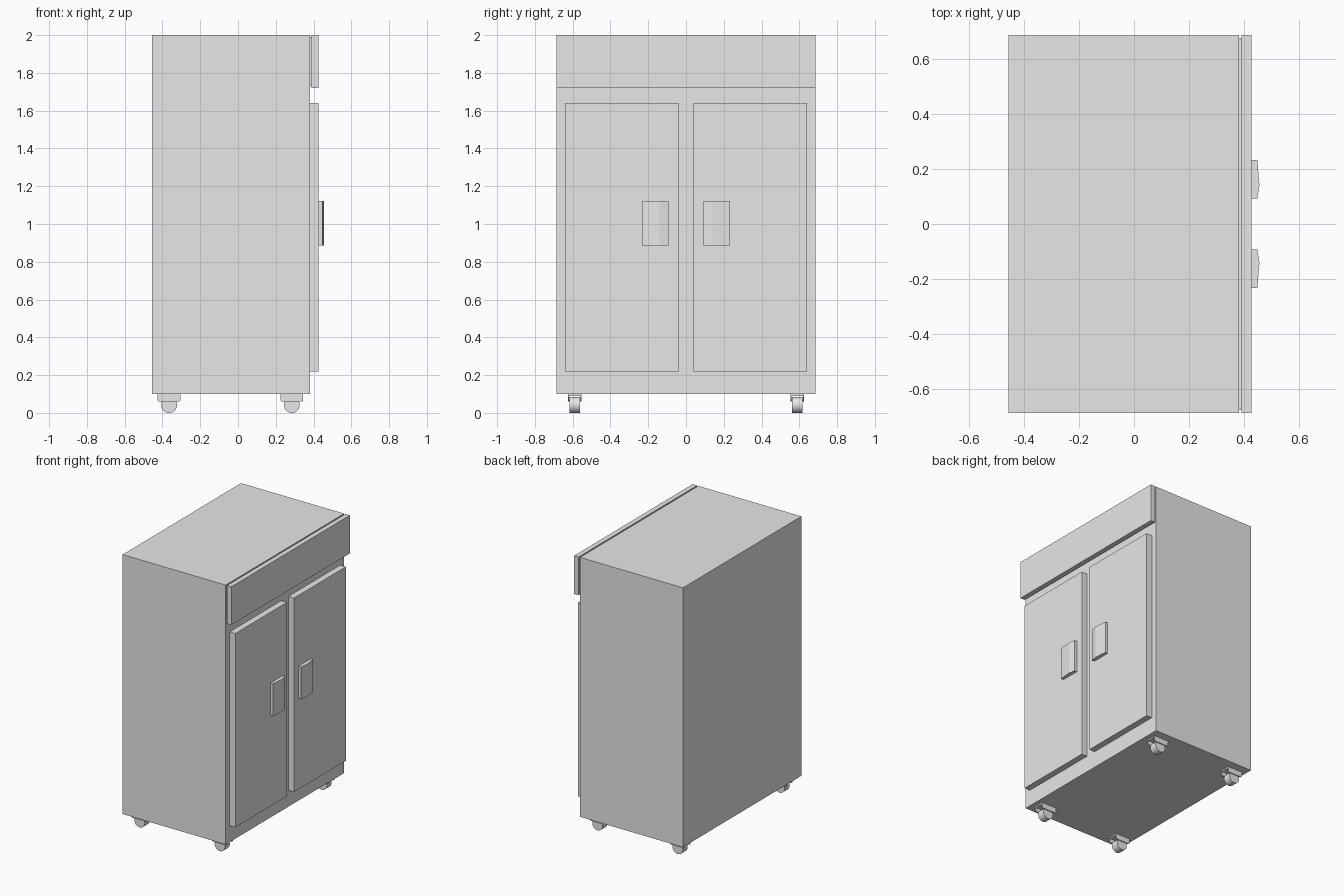
import bpy
import bmesh
import math

cube = bpy.data.objects.get("Cube")
if cube:
    bpy.data.objects.remove(cube, do_unlink=True)

# Single painted finish
GREY = (0.8, 0.8, 0.8, 1.0)
grey = bpy.data.materials.new("light_grey")
grey.use_nodes = True
grey.diffuse_color = GREY
grey.node_tree.nodes["Principled BSDF"].inputs["Base Color"].default_value = GREY


def finish(name, bm):
    bmesh.ops.recalc_face_normals(bm, faces=bm.faces)
    mesh = bpy.data.meshes.new(name)
    bm.to_mesh(mesh)
    bm.free()
    mesh.materials.append(grey)
    obj = bpy.data.objects.new(name, mesh)
    bpy.context.collection.objects.link(obj)
    return obj


def prism(name, points, start, end, place):
    """Extrude a closed 2D profile; place(a, b, t) maps it into space."""
    bm = bmesh.new()
    rings = [[bm.verts.new(place(a, b, t)) for a, b in points] for t in (start, end)]
    bm.faces.new(rings[0])
    bm.faces.new(rings[1])
    count = len(points)
    for i in range(count):
        j = (i + 1) % count
        bm.faces.new((rings[0][i], rings[0][j], rings[1][j], rings[1][i]))
    return finish(name, bm)


def along_y(a, b, t):
    return (a, t, b)


def along_z(a, b, t):
    return (a, b, t)


def box(name, x, y, z):
    outline = [(x[0], y[0]), (x[1], y[0]), (x[1], y[1]), (x[0], y[1])]
    return prism(name, outline, z[0], z[1], along_z)


# Cabinet body, top panel and the recessed strip behind it
box("cabinet_body", (-0.455, 0.38), (-0.685, 0.685), (0.10, 2.0))
box("top_panel_gasket", (0.378, 0.392), (-0.675, 0.675), (1.73, 1.99))
box("top_panel", (0.39, 0.426), (-0.685, 0.685), (1.72, 2.0))

# Doors with ridged pull handles
for side, s in (("right", -1), ("left", 1)):
    box(f"{side}_door", (0.378, 0.426), sorted((0.04 * s, 0.64 * s)), (0.22, 1.64))
    pull = [(0.424, 0.092), (0.447, 0.092), (0.455, 0.14), (0.447, 0.232), (0.424, 0.232)]
    prism(f"{side}_handle", [(x, y * s) for x, y in pull], 0.885, 1.122, along_z)


# Casters: inverted channel bracket with a wheel between its cheeks
def caster(name, cx, cy):
    box(f"{name}_caster_plate", (cx - 0.06, cx + 0.06), (cy - 0.037, cy + 0.037), (0.09, 0.101))
    cheek = [(-0.06, 0.1), (0.06, 0.1), (0.06, 0.066), (0.053, 0.06),
             (-0.053, 0.06), (-0.06, 0.066)]
    for label, s in (("right", -1), ("left", 1)):
        prism(f"{name}_caster_{label}_cheek", [(cx + x, z) for x, z in cheek],
              cy + s * 0.030, cy + s * 0.037, along_y)
    r, sides = 0.042, 32
    rim = [(cx + r * math.cos(math.tau * i / sides), r + r * math.sin(math.tau * i / sides))
           for i in range(sides)]
    wheel = prism(f"{name}_caster_wheel", rim, cy - 0.028, cy + 0.028, along_y)
    bpy.ops.object.select_all(action="DESELECT")
    wheel.select_set(True)
    bpy.context.view_layer.objects.active = wheel
    bpy.ops.object.shade_smooth_by_angle(angle=math.radians(30))
    # Axle pin through both cheeks
    pin = [(cx + 0.008 * math.cos(math.tau * i / 12), 0.07 + 0.008 * math.sin(math.tau * i / 12))
           for i in range(12)]
    prism(f"{name}_caster_axle", pin, cy - 0.036, cy + 0.036, along_y)


for end, x in (("rear", -0.365), ("door_side", 0.285)):
    for side, s in (("right", -1), ("left", 1)):
        caster(f"{end}_{side}", x, 0.589 * s)
